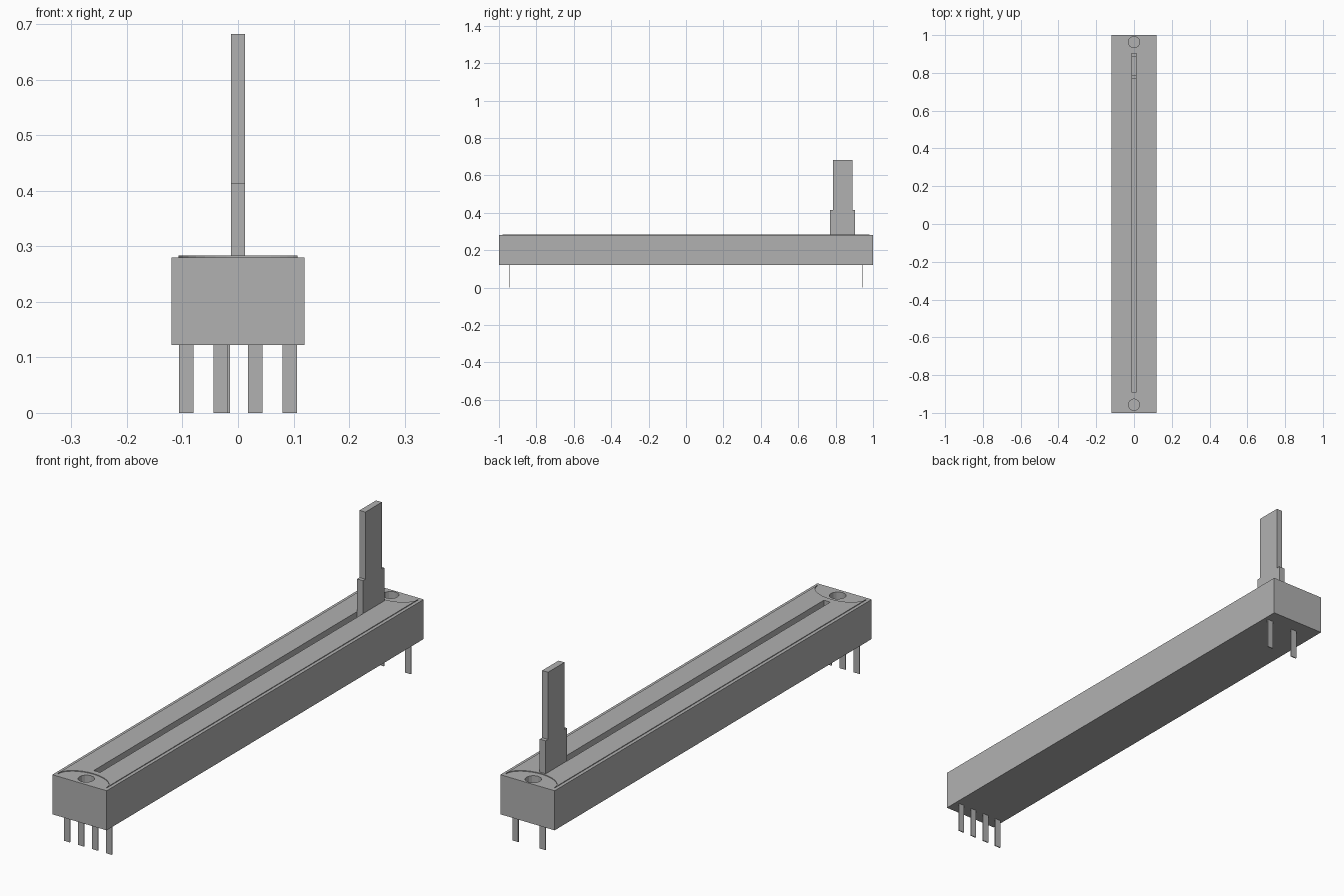
import bpy, bmesh, math
from mathutils import Matrix

cube = bpy.data.objects.get("Cube")
if cube:
    bpy.data.objects.remove(cube, do_unlink=True)

grey = bpy.data.materials.new("plain_grey")
grey.use_nodes = True
grey.diffuse_color = (0.44, 0.44, 0.44, 1)
grey.node_tree.nodes["Principled BSDF"].inputs["Base Color"].default_value = grey.diffuse_color


def finish(name, bm):
    bmesh.ops.recalc_face_normals(bm, faces=bm.faces)
    mesh = bpy.data.meshes.new(name)
    bm.to_mesh(mesh)
    bm.free()
    mesh.materials.append(grey)
    obj = bpy.data.objects.new(name, mesh)
    bpy.context.collection.objects.link(obj)
    return obj


def prism(name, points, low, high, axis="Z"):
    """Extrude an outline along z, or a (y, z) outline along x."""
    bm = bmesh.new()
    def place(a, b, c):
        return (a, b, c) if axis == "Z" else (c, a, b)
    face = bm.faces.new([bm.verts.new(place(a, b, low)) for a, b in points])
    new = bmesh.ops.extrude_face_region(bm, geom=[face])["geom"]
    shift = place(0, 0, high - low)
    bmesh.ops.translate(bm, vec=shift, verts=[v for v in new if isinstance(v, bmesh.types.BMVert)])
    return finish(name, bm)


def box(name, x0, x1, y0, y1, z0, z1):
    return prism(name, [(x0, y0), (x1, y0), (x1, y1), (x0, y1)], z0, z1)


def cylinder(name, y, radius, z0, z1):
    bm = bmesh.new()
    bmesh.ops.create_cone(bm, cap_ends=True, segments=16, radius1=radius, radius2=radius,
                          depth=z1 - z0, matrix=Matrix.Translation((0, y, (z0 + z1) / 2)))
    return finish(name, bm)


def cut(target, cutter):
    mod = target.modifiers.new("cut", "BOOLEAN")
    mod.operation, mod.solver, mod.object = "DIFFERENCE", "EXACT", cutter
    bpy.context.view_layer.objects.active = target
    bpy.ops.object.modifier_apply(modifier=mod.name)


BOTTOM, TOP = 0.122, 0.28

# Housing and the thin cover, whose ends curve inwards around the screw holes
housing = box("housing", -0.12, 0.12, -1, 1, BOTTOM, TOP)
outline = []
for end in (-1, 1):
    for i in range(17):
        t = math.pi * i / 16
        outline.append((end * 0.107 * math.cos(t), end * (0.982 - 0.07 * math.sin(t))))
cover = prism("cover_plate", outline, TOP - 0.002, TOP + 0.003)

# Long slot and two screw holes
slot = box("slot_cutter", -0.014, 0.014, -0.89, 0.905, 0.2, 0.4)
holes = [cylinder("hole_cutter", y, 0.03, 0.2, 0.4) for y in (-0.957, 0.963)]
cut(cover, slot)
for cutter in [slot] + holes:
    cut(housing, cutter)
for cutter in [slot] + holes:
    bpy.data.objects.remove(cutter, do_unlink=True)

# Slider lever with a shoulder near its foot
half = [(0.067, 0.2), (0.067, 0.414), (0.052, 0.414), (0.052, 0.682)]
mid = 0.837
prism("slider_lever", [(mid + y, z) for y, z in half] + [(mid - y, z) for y, z in reversed(half)],
      -0.013, 0.013, "X")

# Flat contact pins
for y, centres in ((-0.945, (-0.093, -0.031, 0.031, 0.093)), (0.942, (-0.027, 0.093))):
    for n, x in enumerate(centres):
        side = "front" if y < 0 else "back"
        box(f"{side}_pin_{n + 1}", x - 0.013, x + 0.013, y - 0.002, y + 0.002, 0, BOTTOM + 0.01)
